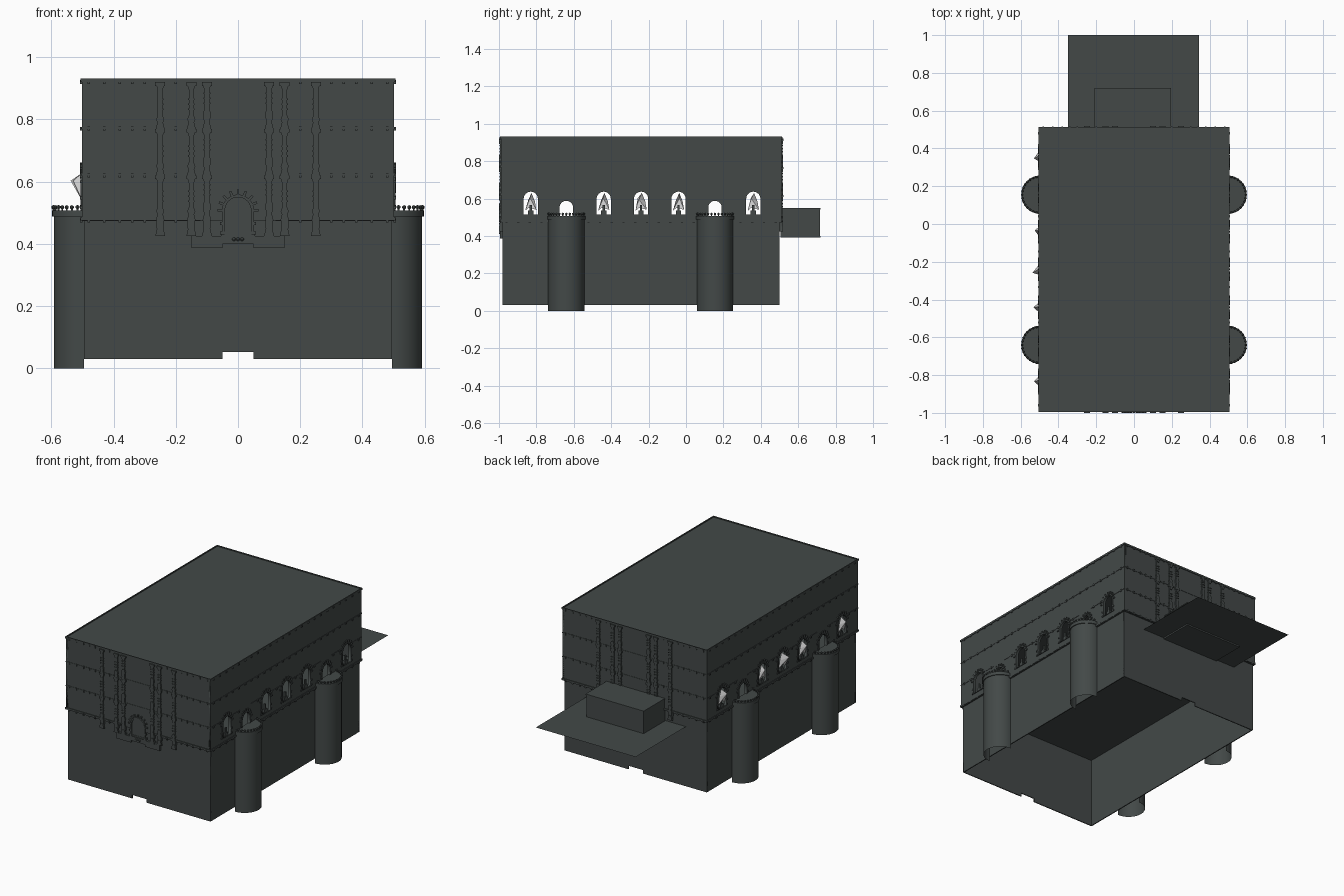
import bpy, bmesh, math, random
from mathutils import Vector, Matrix

if "Cube" in bpy.data.objects:
    bpy.data.objects.remove(bpy.data.objects["Cube"])

random.seed(3)

def material(name, rgb):
    m = bpy.data.materials.new(name)
    m.diffuse_color = (*rgb, 1)
    m.use_nodes = True
    m.node_tree.nodes["Principled BSDF"].inputs["Base Color"].default_value = m.diffuse_color
    return m

STONE = material("dark slate stone", (0.056, 0.066, 0.064))
CLOTH = material("pale grey cloth", (0.6, 0.6, 0.6))
WINDOWS = [-0.83, -0.44, -0.24, -0.04, 0.36]
DOORS = [-0.64, 0.155]
Y0, Y1 = -0.99, 0.51
LEVELS = [0.475, 0.62, 0.77, 0.92]

def finish(name, bm, mat=STONE):
    me = bpy.data.meshes.new(name)
    bm.to_mesh(me)
    bm.free()
    ob = bpy.data.objects.new(name, me)
    me.materials.append(mat)
    bpy.context.collection.objects.link(ob)
    return ob

def add_box(bm, x0, x1, y0, y1, z0, z1):
    c = ((x0 + x1) / 2, (y0 + y1) / 2, (z0 + z1) / 2)
    s = (abs(x1 - x0), abs(y1 - y0), abs(z1 - z0))
    bmesh.ops.create_cube(bm, size=1, matrix=Matrix.Translation(c) @ Matrix.Diagonal((*s, 1)))

def box(name, *b):
    bm = bmesh.new()
    add_box(bm, *b)
    return finish(name, bm)

def arch(c, w, z0, top, n=12):
    """Outline of a round-headed opening."""
    zc = top - w
    pts = [(c - w, z0), (c + w, z0)]
    return pts + [(c + w * math.cos(math.pi * i / n), zc + w * math.sin(math.pi * i / n)) for i in range(n + 1)]

def panel(name, loops, axis, pos, thick, mat=STONE):
    """Flat plate with holes, facing x or y."""
    cu = bpy.data.curves.new(name, 'CURVE')
    cu.dimensions, cu.fill_mode, cu.extrude = '2D', 'BOTH', thick / 2
    for pts in loops:
        sp = cu.splines.new('POLY')
        sp.points.add(len(pts) - 1)
        for p, q in zip(sp.points, pts):
            p.co = (q[0], q[1], 0, 1)
        sp.use_cyclic_u = True
    tmp = bpy.data.objects.new(name, cu)
    bpy.context.collection.objects.link(tmp)
    dg = bpy.context.evaluated_depsgraph_get()
    me = bpy.data.meshes.new_from_object(tmp.evaluated_get(dg))
    bpy.data.objects.remove(tmp)
    h = math.pi / 2
    if axis == 'x':
        me.transform(Matrix.Translation((pos, 0, 0)) @ Matrix.Rotation(h, 4, 'Z') @ Matrix.Rotation(h, 4, 'X'))
    else:
        me.transform(Matrix.Translation((0, pos, 0)) @ Matrix.Rotation(h, 4, 'X'))
    me.materials.clear()
    me.materials.append(mat)
    ob = bpy.data.objects.new(name, me)
    bpy.context.collection.objects.link(ob)
    return ob

def rect(a, b, z0, z1):
    return [(a, z0), (b, z0), (b, z1), (a, z1)]

# Lower storey: open-bottomed walls, end walls notched at the foot
for s in (-1, 1):
    box("lower_side_wall", s * 0.489, s * 0.495, -0.98, 0.50, 0.03, 0.475)
notched = [(-0.495, 0.03), (-0.05, 0.03), (-0.05, 0.052), (0.05, 0.052), (0.05, 0.03),
           (0.495, 0.03), (0.495, 0.475), (-0.495, 0.475)]
for y in (-0.977, 0.497):
    panel("lower_end_wall", [notched], 'y', y, 0.006)

# Upper storey: floor, roof, end walls and pierced side walls
box("hall_floor", -0.502, 0.502, Y0 + .003, Y1 - .003, 0.473, 0.479)
box("roof", -0.502, 0.502, Y0, Y1, 0.918, 0.926)
for y in (Y0 + 0.005, Y1 - 0.005):
    box("upper_end_wall", -0.502, 0.502, y - 0.005, y + 0.005, 0.475, 0.92)
holes = [arch(c, 0.038, 0.515, 0.637) for c in WINDOWS] + [arch(c, 0.036, 0.485, 0.588) for c in DOORS]
for s in (-1, 1):
    panel("upper_side_wall", [rect(Y0, Y1, 0.475, 0.92)] + holes, 'x', s * 0.496, 0.012)

# Cornices: continuous bands with small blocks, broken where arches pass
bm = bmesh.new()
for z in LEVELS:
    t = 0.006 if z in (0.475, 0.92) else 0.003
    e = 0.004 if t > 0.004 else 0.002
    for s in (-1, 1):
        cuts = sorted(WINDOWS + DOORS) if z == 0.62 else []
        edges = [Y0 - e] + [v for c in cuts for v in (c - 0.05, c + 0.05)] + [Y1 + e]
        for a, b in zip(edges[::2], edges[1::2]):
            add_box(bm, s * 0.50, s * (0.502 + e), a, b, z, z + 2 * t)
        for i in range(24):
            y = -0.96 + i * 0.0626
            if all(abs(y - c) > 0.06 for c in cuts):
                add_box(bm, s * 0.50, s * 0.507, y - 0.006, y + 0.006, z - 0.006, z + 0.006)
    for yw, d in ((Y0, -1), (Y1, 1)):
        for s in (-1, 1):
            inner = 0.12 if z == 0.475 else 0
            add_box(bm, s * inner, s * (0.502 + e), yw - d * .001, yw + d * e, z, z + 2 * t)
            for x in (0.2, 0.3, 0.34, 0.38, 0.43, 0.48):
                add_box(bm, s * x - 0.004, s * x + 0.004, yw - d * .001, yw + d * 0.006, z - 0.006, z + 0.008)
finish("cornices", bm)

# Pilasters: stacked capitals, vase bases and thin rings on both end walls
def add_taper(bm, x, yw, d, z0, z1, w0, w1, depth=0.009):
    ps = [(x - w0, z0), (x + w0, z0), (x + w1, z1), (x - w1, z1)]
    f = [bm.verts.new((px, yw + d * depth, pz)) for px, pz in ps]
    b = [bm.verts.new((px, yw - d * 0.002, pz)) for px, pz in ps]
    bm.faces.new(f)
    bm.faces.new(b[::-1])
    for i in range(4):
        j = (i + 1) % 4
        bm.faces.new((f[i], b[i], b[j], f[j]))

bm = bmesh.new()
for yw, d in ((Y0, -1), (Y1, 1)):
    for x in (-0.25, -0.15, -0.1, 0.1, 0.15, 0.25):
        thin = abs(x) == 0.1
        foot = 0.425 if abs(x) == 0.25 else 0.475
        add_box(bm, x - 0.008, x + 0.008, yw - d * .012, yw + d * 0.005, foot, 0.92)
        for k, z in enumerate(LEVELS):
            if k:
                add_taper(bm, x, yw, d, z - 0.028, z - 0.012, 0.007, 0.012)
                add_taper(bm, x, yw, d, z - 0.012, z, 0.016, 0.016, 0.01)
            if k < 3:
                up = 0.05 if thin else 0.03
                add_taper(bm, x, yw, d, z, z + 0.02, 0.014, 0.009)
                add_taper(bm, x, yw, d, z + 0.02, z + up, 0.009, 0.013)
                add_taper(bm, x, yw, d, z + up, z + up + 0.015, 0.013, 0.007)
                for i in range(3):
                    zz = z + up + 0.03 + i * 0.016
                    add_box(bm, x - 0.011, x + 0.011, yw - d * .002, yw + d * 0.008, zz, zz + 0.005)
        add_taper(bm, x, yw, d, 0.425, 0.455, 0.016, 0.009)
        add_box(bm, x - 0.012, x + 0.012, yw - d * .012, yw + d * 0.006, 0.45, 0.475)
bmesh.ops.recalc_face_normals(bm, faces=bm.faces)
finish("pilasters", bm)

# Arch surrounds with projecting voussoir blocks
def surround(name, c, w, z0, top, axis, pos, out, rim=0.009, block=0.022):
    panel(name, [arch(c, w + rim, z0, top + rim), arch(c, w, z0 + 0.001, top)], axis, pos, 0.008)
    bm = bmesh.new()
    for i in range(9):
        a = math.pi * i / 8
        r = w + block * 0.6
        u, z = c + r * math.cos(a), top - w + r * math.sin(a)
        size = Matrix.Diagonal((block, 0.011, 0.008, 1))
        m = Matrix.Rotation(-a, 4, 'Y') @ size
        if axis == 'x':
            m = Matrix.Translation((pos, u, z)) @ Matrix.Rotation(math.pi / 2, 4, 'Z') @ m
        else:
            m = Matrix.Translation((u, pos, z)) @ m
        bmesh.ops.create_cube(bm, size=1, matrix=m)
    for s in (-1, 1):
        u = c + s * (w + rim)
        for z in (z0, z0 + 0.03):
            if axis == 'x':
                add_box(bm, pos - 0.005, pos + 0.005, u - 0.007, u + 0.007, z, z + 0.01)
            else:
                add_box(bm, u - 0.007, u + 0.007, pos - 0.005, pos + 0.005, z, z + 0.01)
    finish(name + "_blocks", bm)

for s in (-1, 1):
    for c in WINDOWS:
        surround("window_arch", c, 0.038, 0.512, 0.637, 'x', s * 0.502, s)
    for c in DOORS:
        surround("balcony_door_arch", c, 0.036, 0.485, 0.588, 'x', s * 0.502, s)
surround("front_door_arch", 0, 0.042, 0.43, 0.55, 'y', -0.994, -1)
panel("front_door", [arch(0, 0.043, 0.41, 0.55)], 'y', -0.988, 0.008)

# Front door threshold, side plinths and small knobs
bm = bmesh.new()
add_box(bm, -0.055, 0.055, -0.994, -0.975, 0.40, 0.44)
for s in (-1, 1):
    add_box(bm, s * 0.05, s * 0.15, -0.994, -0.975, 0.387, 0.425)
    add_box(bm, s * 0.085, s * 0.115, -0.997, -0.975, 0.42, 0.435)
for x in (-0.013, 0, 0.013):
    bmesh.ops.create_uvsphere(bm, u_segments=8, v_segments=6, radius=0.006,
                              matrix=Matrix.Translation((x, -0.994, 0.415)))
finish("front_door_plinths", bm)

# Windows: broken mullion on each side, pale cloth blowing out on the left
for c in WINDOWS:
    for s in (-1, 1):
        bm = bmesh.new()
        add_box(bm, s * 0.49, s * 0.50, c - 0.006, c + 0.006, 0.515, 0.565)
        add_box(bm, s * 0.488, s * 0.502, c - 0.014, c + 0.014, 0.515, 0.535)
        finish("window_mullion", bm)
    bm = bmesh.new()
    tip = bm.verts.new((-random.uniform(0.525, 0.545), c + random.uniform(-0.02, 0.01), 0.603))
    shape = [(-0.03, 0.535), (-0.012, 0.55), (0.012, 0.545), (0.03, 0.54), (0.022, 0.585), (0.004, 0.63), (-0.014, 0.59)]
    rim = [bm.verts.new((-0.499, c + u, z)) for u, z in shape]
    for i in range(len(rim)):
        bm.faces.new((tip, rim[i - 1], rim[i]))
    bmesh.ops.recalc_face_normals(bm, faces=bm.faces)
    finish("window_cloth", bm, CLOTH)

# Half-round towers carrying balconies with ball railings
def half_round(name, s, yc, r, z0, z1, capped, n=24):
    bm = bmesh.new()
    rows = []
    for z in (z0, z1):
        rows.append([bm.verts.new((s * (0.495 + r * math.sin(math.pi * i / n)),
                                   yc - r * math.cos(math.pi * i / n), z)) for i in range(n + 1)])
    for i in range(n):
        bm.faces.new((rows[0][i], rows[0][i + 1], rows[1][i + 1], rows[1][i]))
    bm.faces.new(rows[1])
    if capped:
        bm.faces.new(rows[0][::-1])
    bmesh.ops.recalc_face_normals(bm, faces=bm.faces)
    ob = finish(name, bm)
    bpy.context.view_layer.objects.active = ob
    ob.select_set(True)
    bpy.ops.object.shade_smooth_by_angle(angle=math.radians(35))
    ob.select_set(False)

for s in (-1, 1):
    for c in DOORS:
        half_round("tower", s, c, 0.097, 0, 0.488, False)
        half_round("balcony_slab", s, c, 0.102, 0.488, 0.508, True)
        bm = bmesh.new()
        for i in range(17):
            a = math.pi * i / 16
            p = (s * (0.497 + 0.096 * math.sin(a)), c - 0.096 * math.cos(a), 0.518)
            bmesh.ops.create_uvsphere(bm, u_segments=8, v_segments=6, radius=0.0065, matrix=Matrix.Translation(p))
            add_box(bm, p[0] - .003, p[0] + .003, p[1] - .003, p[1] + .003, 0.507, 0.516)
        finish("balcony_balls", bm)

# Rear terrace sheet with the low annex on it
bm = bmesh.new()
vs = [bm.verts.new(p) for p in ((-0.35, 0.5, 0.405), (0.345, 0.5, 0.405), (0.345, 1, 0.405), (-0.35, 1, 0.405))]
bm.faces.new(vs)
finish("terrace", bm)
bm = bmesh.new()
add_box(bm, -0.207, 0.192, 0.505, 0.716, 0.395, 0.548)
for z in (0.393, 0.542):
    add_box(bm, -0.21, 0.195, 0.505, 0.72, z, z + 0.007)
finish("annex", bm)
